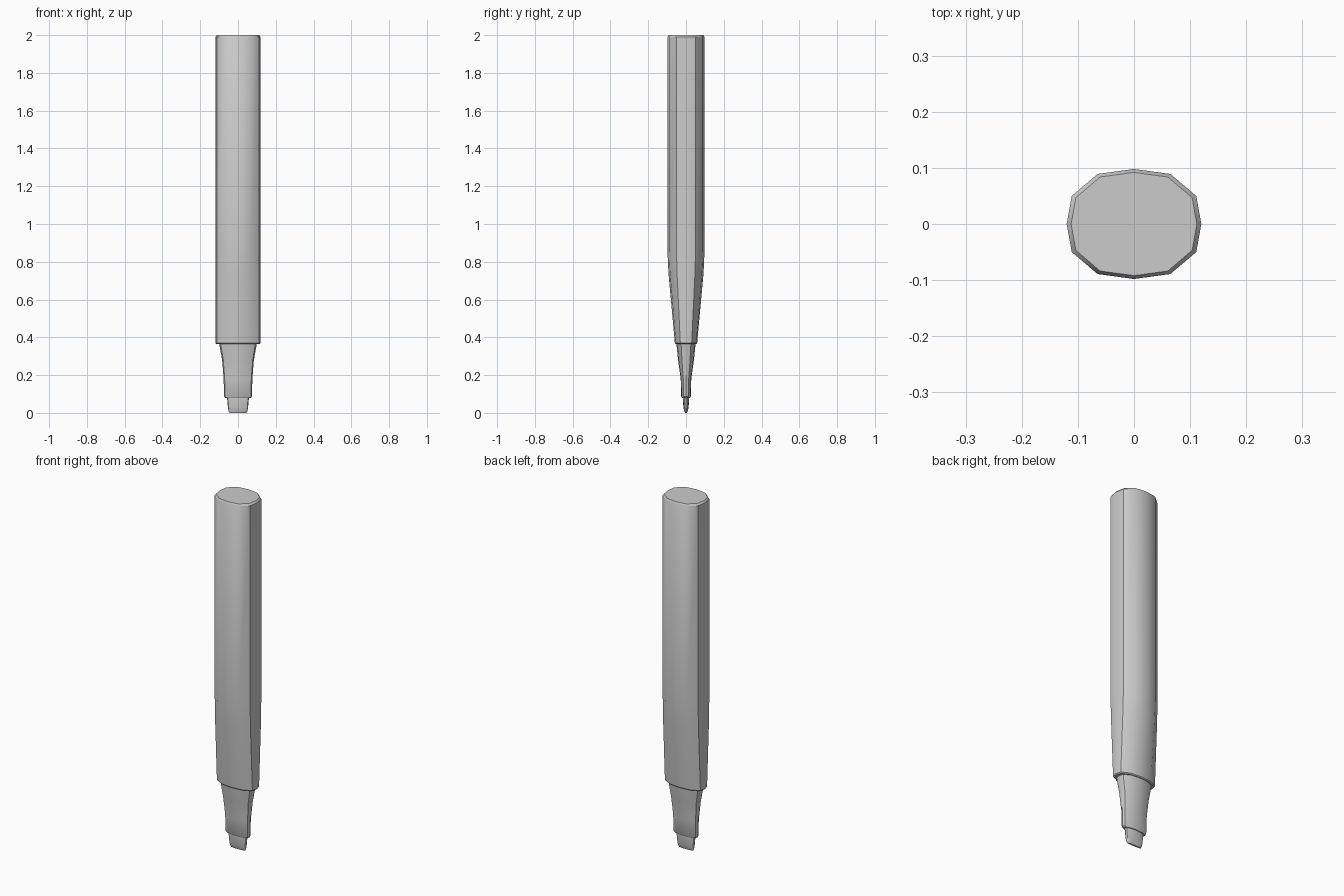
import bpy, bmesh, math

if "Cube" in bpy.data.objects:
    bpy.data.objects.remove(bpy.data.objects["Cube"])

# Rounded 12-sided oval, as unit fractions of the half width and half depth
QUARTER = [(1, 0), (0.925, 0.51), (0.54, 0.91), (0, 1)]
OVAL = (QUARTER
        + [(-x, y) for x, y in QUARTER[-2::-1]]
        + [(-x, -y) for x, y in QUARTER[1:]]
        + [(x, -y) for x, y in QUARTER[-2:0:-1]])


def loft(name, rings):
    """Skin a stack of ovals given as (z, half width, half depth)."""
    bm = bmesh.new()
    loops = [[bm.verts.new((x * a, y * b, z)) for x, y in OVAL] for z, a, b in rings]
    n = len(OVAL)
    for lo, hi in zip(loops, loops[1:]):
        for i in range(n):
            j = (i + 1) % n
            bm.faces.new((lo[i], lo[j], hi[j], hi[i]))
    bm.faces.new(loops[0][::-1])
    bm.faces.new(loops[-1])
    bmesh.ops.recalc_face_normals(bm, faces=bm.faces)
    mesh = bpy.data.meshes.new(name)
    bm.to_mesh(mesh)
    bm.free()
    ob = bpy.data.objects.new(name, mesh)
    bpy.context.collection.objects.link(ob)
    bpy.ops.object.select_all(action='DESELECT')
    ob.select_set(True)
    bpy.context.view_layer.objects.active = ob
    bpy.ops.object.shade_smooth_by_angle(angle=math.radians(35))
    return ob


# Barrel: straight, flattened front and back toward the grip, bevelled top
loft("barrel", [(0.365, 0.114, 0.054), (0.37, 0.12, 0.059), (0.73, 0.12, 0.092),
                (0.80, 0.12, 0.096), (0.87, 0.12, 0.098),
                (1.99, 0.12, 0.098), (2.0, 0.112, 0.092)])

# Grip: flared neck that narrows to the nib holder
loft("grip", [(0.08, 0.068, 0.021), (0.087, 0.074, 0.026), (0.18, 0.076, 0.028),
              (0.28, 0.084, 0.042), (0.34, 0.095, 0.048), (0.37, 0.10, 0.051)])

# Nib: flat felt tip with a rounded end
loft("nib", [(0.005, 0.044, 0.005), (0.01, 0.050, 0.009), (0.025, 0.053, 0.013),
             (0.07, 0.057, 0.017), (0.09, 0.057, 0.017)])

# Stand the pen on the ground
for v in bpy.data.objects["nib"].data.vertices:
    if v.co.z < 0.006:
        v.co.z = 0.0
